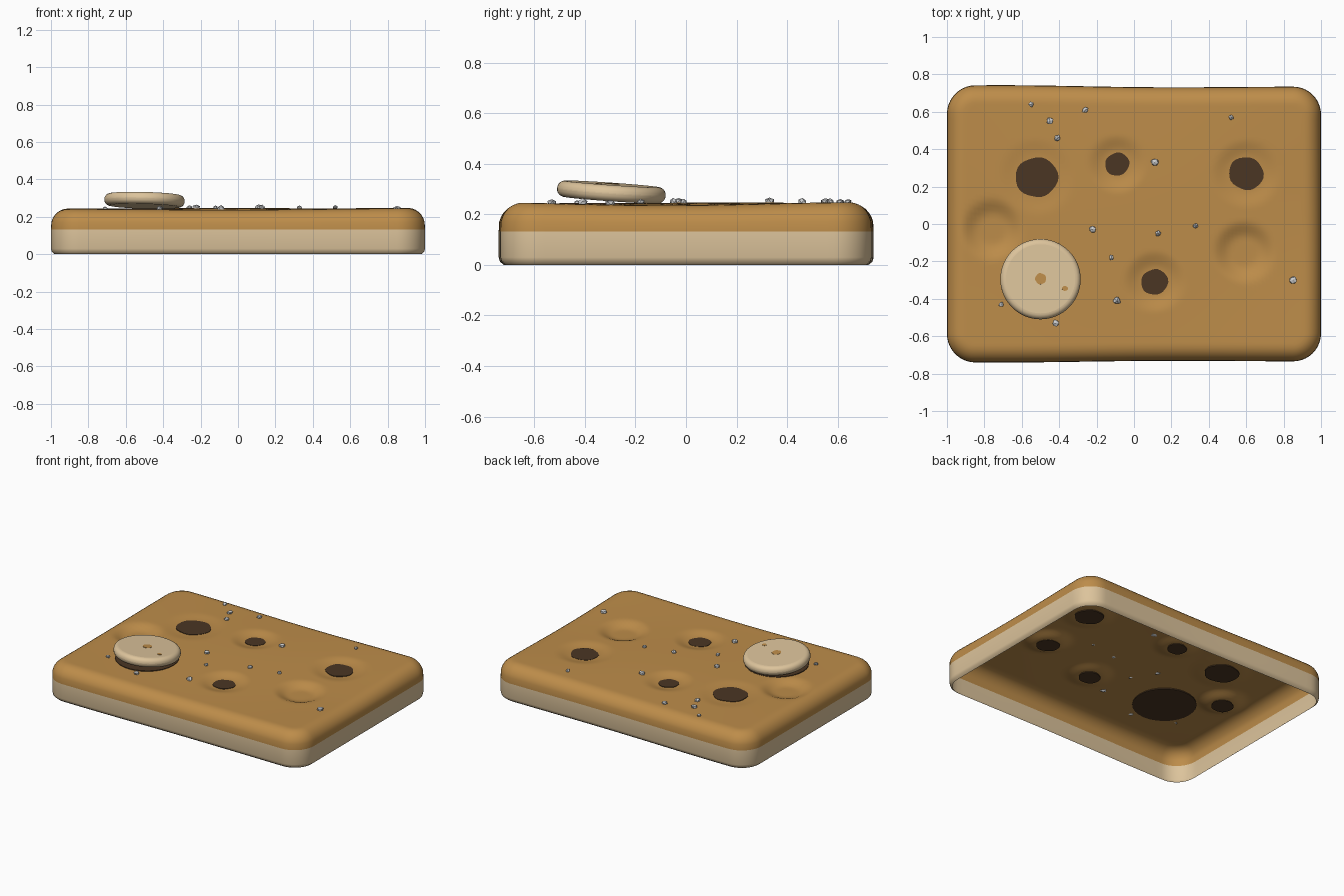
import bpy, bmesh, math, random
from mathutils import Vector

random.seed(4)
old = bpy.data.objects.get("Cube")
if old:
    bpy.data.objects.remove(old)


def material(name, rgb):
    m = bpy.data.materials.new(name)
    m.use_nodes = True
    m.diffuse_color = (*rgb, 1)
    bsdf = next(n for n in m.node_tree.nodes if n.type == 'BSDF_PRINCIPLED')
    bsdf.inputs["Base Color"].default_value = (*rgb, 1)
    return m


CRUST = material("golden brown crust", (0.51, 0.265, 0.068))
CRUMB = material("pale cream", (0.72, 0.55, 0.33))
DARK = material("dark brown", (0.07, 0.037, 0.017))
SALT = material("salt grey", (0.6, 0.61, 0.62))

# Pits: x, y, radius, depth, whether the floor is dark
PITS = [(-0.52, 0.25, 0.11, 0.008, True), (-0.09, 0.32, 0.063, 0.02, True),
        (0.6, 0.27, 0.09, 0.015, True), (0.11, -0.31, 0.07, 0.02, True),
        (-0.76, -0.03, 0.073, 0.03, False), (0.59, -0.15, 0.073, 0.03, False)]


def height(x, y):
    """Height of the wavy, dimpled top."""
    z = 0.242 + 0.004 * math.sin(3.1 * x + 1.5) * math.cos(3.7 * y) + 0.003 * math.sin(4 * y - x)
    for px, py, r, depth, _ in PITS:
        t = min(max((math.hypot(x - px, y - py) - r) / 0.1, 0), 1)
        z -= depth * (1 - t * t * (3 - 2 * t))
    return z


def outline(inset):
    """Rounded rectangle, counter-clockwise."""
    hx, hy, r = 1 - inset, 0.735 - inset, max(0.15 - inset, 0.03)
    corners = [(1, -1, -90), (1, 1, 0), (-1, 1, 90), (-1, -1, 180)]
    pts = []
    for k, (sx, sy, start) in enumerate(corners):
        for i in range(11):
            a = math.radians(start + 9 * i)
            pts.append(Vector((sx * (hx - r) + r * math.cos(a), sy * (hy - r) + r * math.sin(a))))
        nx, ny, _ = corners[(k + 1) % 4]
        a = math.radians(start + 90)
        end = Vector((nx * (hx - r) + r * math.cos(a), ny * (hy - r) + r * math.sin(a)))
        begin = pts[-1]
        pts += [begin.lerp(end, i / 40) for i in range(1, 40)]
    return pts


def finish(obj, mats, angle=40):
    for m in mats:
        obj.data.materials.append(m)
    bpy.ops.object.select_all(action='DESELECT')
    bpy.context.view_layer.objects.active = obj
    obj.select_set(True)
    bpy.ops.object.shade_smooth_by_angle(angle=math.radians(angle))


def new_object(name, bm, mats, angle=40):
    mesh = bpy.data.meshes.new(name)
    bm.to_mesh(mesh)
    bm.free()
    obj = bpy.data.objects.new(name, mesh)
    bpy.context.collection.objects.link(obj)
    finish(obj, mats, angle)
    return obj


# Slab: open underneath, pale sides, rounded brown shoulder and dimpled top
bm = bmesh.new()
RADIUS = 0.09
rings = [[(*p, z) for p in outline(i)] for i, z in ((0.02, 0), (0.005, 0.012), (0, 0.03), (0, 0.132))]
for k in range(1, 8):
    a = math.radians(90 * k / 7)
    part = outline(RADIUS * (1 - math.cos(a)))
    rings.append([(p.x, p.y, 0.15 + (height(p.x, p.y) - 0.15) * math.sin(a)) for p in part])
edge = outline(RADIUS)
for k in range(1, 45):
    s = 1 - k / 45
    rings.append([(p.x * s, p.y * s, height(p.x * s, p.y * s)) for p in edge])


def waver(p):
    # Slightly uneven long sides
    x, y, z = p
    bend = 0.006 * math.sin(2.6 * x) + 0.004 * math.cos(4 * x)
    return (x, y - bend * abs(y) * (1 if y > 0 else -0.8), z)


loops = [[bm.verts.new(waver(p)) for p in ring] for ring in rings]
n = len(edge)
for k, (low, high) in enumerate(zip(loops, loops[1:])):
    for i in range(n):
        j = (i + 1) % n
        bm.faces.new((low[i], low[j], high[j], high[i])).material_index = 0 if k < 3 else 1
middle = bm.verts.new((0, 0, height(0, 0)))
for i in range(n):
    bm.faces.new((loops[-1][i], loops[-1][(i + 1) % n], middle)).material_index = 1
new_object("bread_slab", bm, [CRUMB, CRUST])


def plate(name, x, y, z0, z1, r, mat, wobble=0.0, stretch=1.0):
    """Thin, slightly irregular disc between two heights."""
    bm = bmesh.new()
    bmesh.ops.create_cone(bm, cap_ends=True, segments=28, radius1=r, radius2=r, depth=z1 - z0)
    phase = random.uniform(0, 6)
    for v in bm.verts:
        a = math.atan2(v.co.y, v.co.x)
        f = 1 + wobble * (math.sin(2 * a + phase) + 0.6 * math.sin(5 * a + phase))
        v.co.x *= f * stretch
        v.co.y *= f
    obj = new_object(name, bm, [mat])
    obj.location = (x, y, (z0 + z1) / 2)
    return obj


# Pit floors, dark above and below or only below
for k, (x, y, r, depth, dark) in enumerate(PITS):
    z = height(x, y)
    top = z + 0.003 if dark else z - 0.003
    plate(f"pit_floor_{k + 1}", x, y, z - 0.006, top, r, DARK, 0.04)

# Round slice lying tilted on the top, with a dark bed beneath it
SX, SY = -0.5, -0.295
plate("slice_bed", SX, SY, 0.235, 0.244, 0.205, DARK)
bpy.ops.mesh.primitive_cylinder_add(vertices=64, radius=0.215, depth=0.064, location=(SX, SY, 0.288))
disc = bpy.context.object
disc.name = "round_slice"
disc.rotation_euler = (math.radians(-4), math.radians(1.5), 0)
bevel = disc.modifiers.new("rounded rim", 'BEVEL')
bevel.width = 0.03
bevel.segments = 6
finish(disc, [CRUMB], 60)

# Brown flecks on the slice
for name, dx, dy, r, stretch in (("fleck_large", 0, 0, 0.028, 1.1), ("fleck_small", 0.13, -0.052, 0.012, 1.4)):
    fleck = plate(name, 0, 0, 0, 0.004, r, CRUST, 0.06, stretch)
    fleck.parent = disc
    fleck.location = (dx, dy, 0.032)

# Salt crystals
GRAINS = [(-0.55, 0.64), (-0.45, 0.55), (-0.41, 0.46), (-0.26, 0.61), (0.52, 0.57),
          (0.11, 0.33), (-0.22, -0.03), (-0.12, -0.18), (0.13, -0.05), (0.33, -0.01),
          (0.85, -0.3), (-0.09, -0.41), (-0.71, -0.43), (-0.42, -0.53)]
for k, (x, y) in enumerate(GRAINS):
    bm = bmesh.new()
    bmesh.ops.create_icosphere(bm, subdivisions=1, radius=random.uniform(0.014, 0.022))
    for v in bm.verts:
        v.co *= random.uniform(0.8, 1.15)
    grain = new_object(f"salt_grain_{k + 1}", bm, [SALT], 10)
    grain.scale.z = 0.75
    grain.location = (x, y, height(x, y) + 0.006)
    grain.rotation_euler.z = random.uniform(0, 6)
